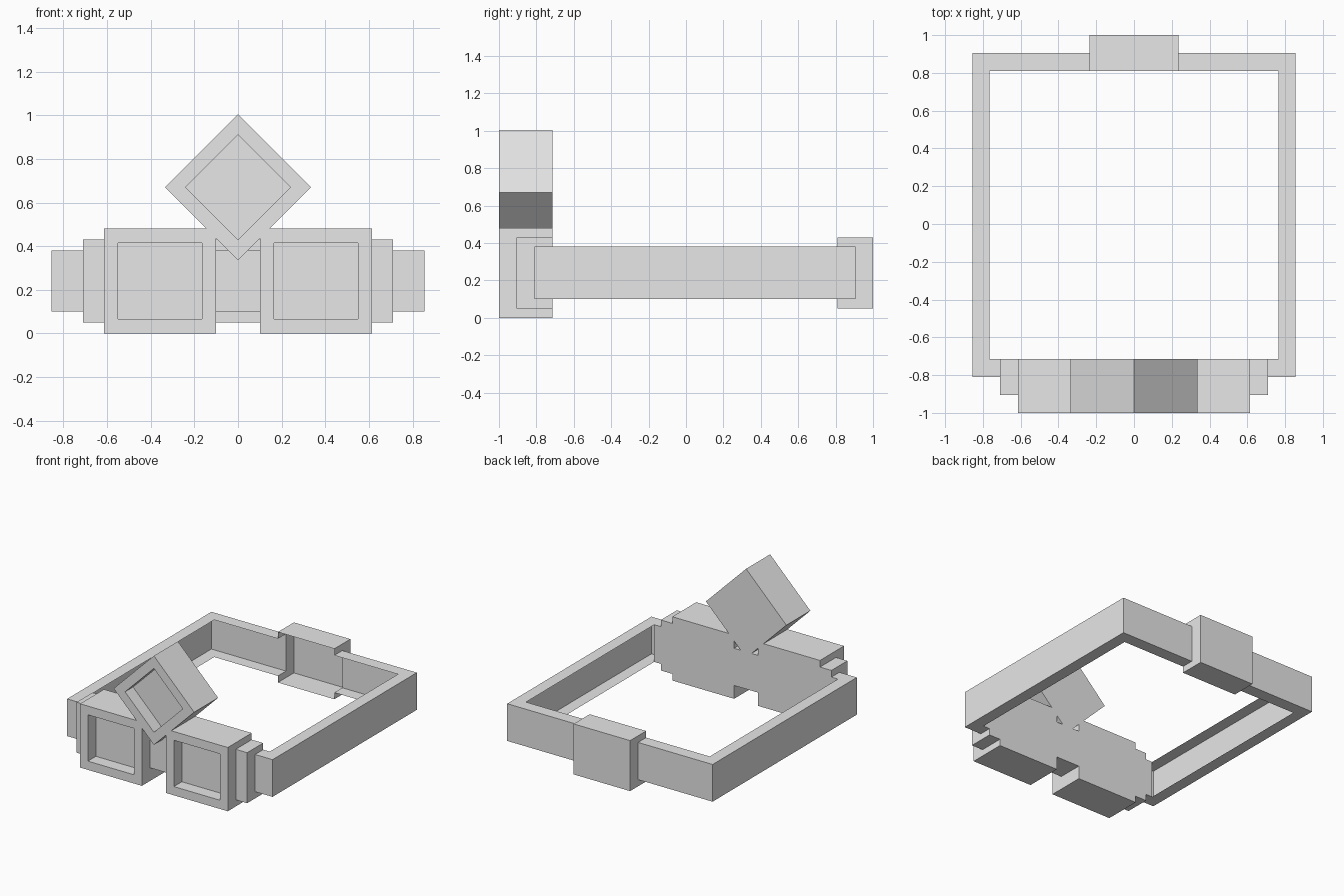
import bpy, bmesh, math
from mathutils import Matrix, Vector

cube = bpy.data.objects.get("Cube")
if cube:
    bpy.data.objects.remove(cube, do_unlink=True)

grey = bpy.data.materials.new("plain_grey")
grey.use_nodes = True
grey.diffuse_color = (0.8, 0.8, 0.8, 1)
grey.node_tree.nodes["Principled BSDF"].inputs["Base Color"].default_value = (0.8, 0.8, 0.8, 1)

FRONT, STEP, WALL, REAR = -1.0, -0.905, -0.81, -0.715   # depth layers of the face piece
LOW, HIGH = 0.10, 0.38                                  # strap height range


def finish(name, bm, mirror=False):
    mesh = bpy.data.meshes.new(name)
    bm.to_mesh(mesh)
    bm.free()
    mesh.materials.append(grey)
    obj = bpy.data.objects.new(name, mesh)
    bpy.context.collection.objects.link(obj)
    if mirror:
        obj.modifiers.new("Mirror", 'MIRROR').use_clip = False
    return obj


def block(name, x, y, z, rim=0, turn=0, mirror=False):
    """Box between paired limits, with an optional recessed front and a roll."""
    bm = bmesh.new()
    bmesh.ops.create_cube(bm, size=1)
    size = Vector((x[1] - x[0], y[1] - y[0], z[1] - z[0]))
    centre = Vector((sum(x), sum(y), sum(z))) / 2
    bmesh.ops.scale(bm, vec=size, verts=bm.verts)
    bm.normal_update()
    if rim:
        face = [f for f in bm.faces if f.normal.y < -0.9]
        inner = bmesh.ops.inset_region(bm, faces=face, thickness=rim)
        walls = bmesh.ops.extrude_face_region(bm, geom=face)
        verts = [v for v in walls["geom"] if isinstance(v, bmesh.types.BMVert)]
        bmesh.ops.translate(bm, vec=(0, STEP - FRONT, 0), verts=verts)
        bmesh.ops.delete(bm, geom=[f for f in face if f.is_valid], context='FACES_ONLY')
    matrix = Matrix.Translation(centre) @ Matrix.Rotation(turn, 4, 'Y')
    bmesh.ops.transform(bm, matrix=matrix, verts=bm.verts)
    bmesh.ops.recalc_face_normals(bm, faces=bm.faces)
    return finish(name, bm, mirror)


def polygon(bm, points):
    return bm.faces.new([bm.verts.new(p) for p in points])


# Face piece: two recessed frames, stepped side blocks and the bridge
block("lens_frames", (0.10, 0.615), (FRONT, REAR), (0, 0.48), rim=0.093, mirror=True)
block("side_blocks", (0.615, 0.71), (STEP, REAR), (0.05, 0.43), mirror=True)
block("bridge", (-0.10, 0.10), (STEP, REAR), (LOW, HIGH))

# Diamond ornament standing on one corner
half = 0.335 / math.sqrt(2)
block("diamond_ornament", (-half, half), (FRONT, REAR), (0.67 - half, 0.67 + half),
      rim=0.095, turn=math.pi / 4)

# Strap: channel section, open on the inside, swept round one half
bm = bmesh.new()
outer = [(0.235, 0.905), (0.855, 0.905), (0.855, WALL), (0.71, WALL)]
inner = [(0.235, 0.81), (0.765, 0.81), (0.765, REAR), (0.71, REAR)]
rings = [[bm.verts.new((*p, z)) for p, z in ((i, LOW), (o, LOW), (o, HIGH), (i, HIGH))]
         for o, i in zip(outer, inner)]
for a, b in zip(rings, rings[1:]):
    for k in range(3):
        bm.faces.new((a[k], a[k + 1], b[k + 1], b[k]))
# Closing strip where the strap meets the face piece
bm.faces.new((rings[2][0], rings[2][3], rings[3][3], rings[3][0]))
bm.normal_update()
outside = next(f for f in bm.faces if f.normal.z ** 2 < 0.1)
if outside.normal.y < 0:
    bmesh.ops.reverse_faces(bm, faces=bm.faces)
finish("strap", bm, mirror=True)

# Rear clasp: hollow cover, open on the inside, with slots for the strap
bm = bmesh.new()
w, near, far, bottom, top = 0.235, 0.81, 1.0, 0.05, 0.43
section = [(near, bottom), (far, bottom), (far, top), (near, top)]
slot = [(near, HIGH), (0.905, HIGH), (0.905, LOW), (near, LOW)]
polygon(bm, [(w, y, z) for y, z in section + slot])
for (y0, z0), (y1, z1) in zip(section, section[1:]):
    polygon(bm, [(0, y0, z0), (0, y1, z1), (w, y1, z1), (w, y0, z0)])
bmesh.ops.remove_doubles(bm, verts=bm.verts, dist=0.0001)
bm.normal_update()
for f in bm.faces:
    if f.normal.dot(f.calc_center_median() - Vector((0, 0.88, 0.24))) < 0:
        f.normal_flip()
finish("rear_clasp", bm, mirror=True)
